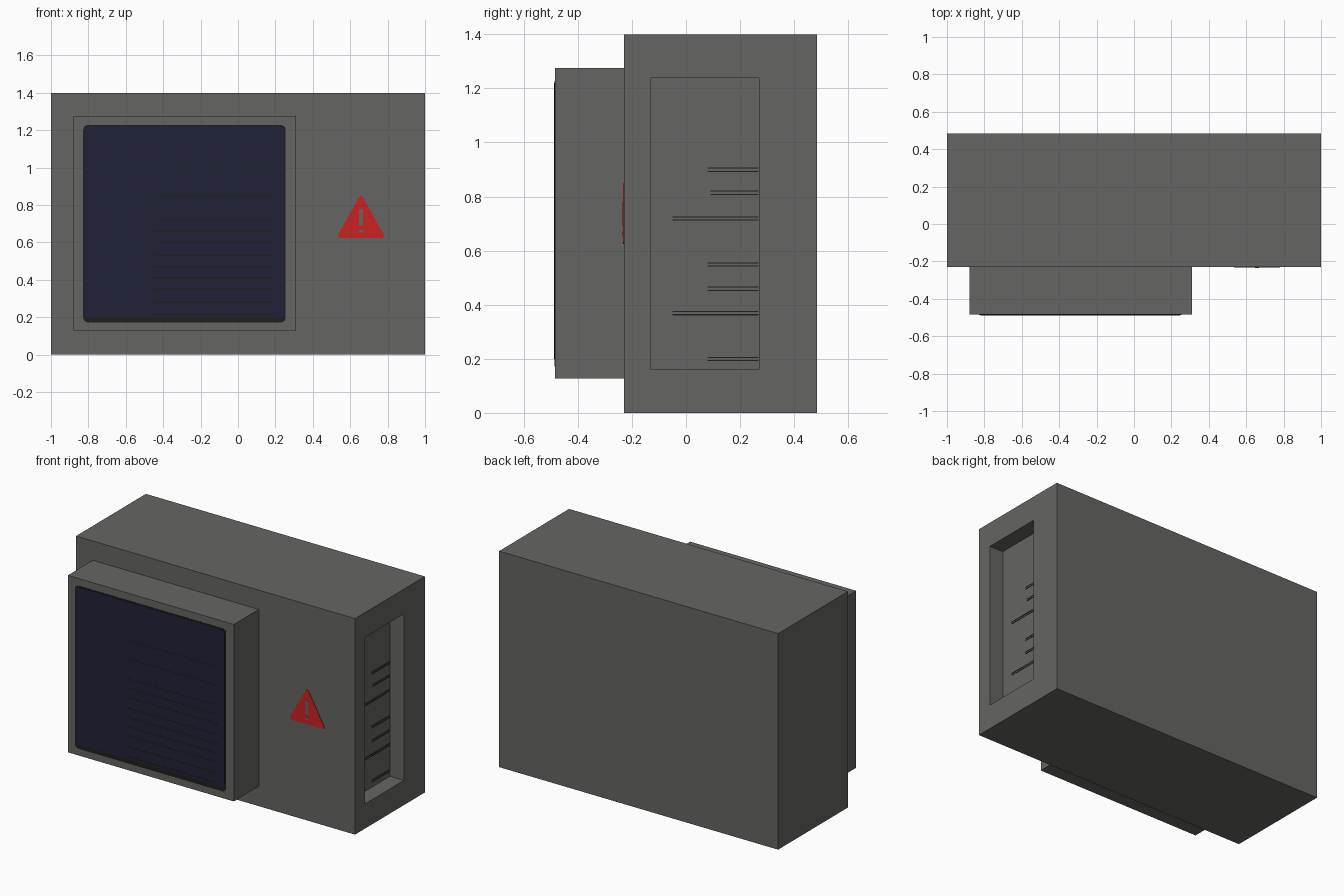
import bpy, bmesh, math

if "Cube" in bpy.data.objects:
    bpy.data.objects.remove(bpy.data.objects["Cube"])


def material(name, rgb):
    m = bpy.data.materials.new(name)
    m.diffuse_color = (*rgb, 1)
    m.use_nodes = True
    m.node_tree.nodes["Principled BSDF"].inputs["Base Color"].default_value = m.diffuse_color
    return m


GREY = material("warm grey casing", (0.130, 0.132, 0.124))
NAVY = material("dark navy glass", (0.015, 0.015, 0.040))
BLACK = material("near black", (0.013, 0.013, 0.012))
RED = material("warning red", (0.604, 0.016, 0.016))


def finish(name, bm, mat):
    bmesh.ops.recalc_face_normals(bm, faces=bm.faces)
    me = bpy.data.meshes.new(name)
    bm.to_mesh(me)
    bm.free()
    me.materials.append(mat)
    ob = bpy.data.objects.new(name, me)
    bpy.context.collection.objects.link(ob)
    return ob


def box_bm(x0, x1, y0, y1, z0, z1):
    bm = bmesh.new()
    bmesh.ops.create_cube(bm, size=1)
    for v in bm.verts:
        v.co = (x1 if v.co.x > 0 else x0,
                y1 if v.co.y > 0 else y0,
                z1 if v.co.z > 0 else z0)
    return bm


def box(name, mat, *b):
    return finish(name, box_bm(*b), mat)


def rounded(points, r, steps=4):
    """Round the corners of a convex outline with small quadratic curves."""
    out = []
    n = len(points)
    for i, (px, pz) in enumerate(points):
        ends = []
        for qx, qz in (points[i - 1], points[(i + 1) % n]):
            d = math.hypot(qx - px, qz - pz)
            ends.append((px + (qx - px) * r / d, pz + (qz - pz) * r / d))
        (ax, az), (bx, bz) = ends
        for s in range(steps + 1):
            t = s / steps
            out.append(((1 - t) ** 2 * ax + 2 * t * (1 - t) * px + t * t * bx,
                        (1 - t) ** 2 * az + 2 * t * (1 - t) * pz + t * t * bz))
    return out


def front_plate(name, mat, outline, y_back, y_front):
    bm = bmesh.new()
    face = bm.faces.new([bm.verts.new((x, y_back, z)) for x, z in outline])
    ext = bmesh.ops.extrude_face_region(bm, geom=[face])["geom"]
    verts = [g for g in ext if isinstance(g, bmesh.types.BMVert)]
    bmesh.ops.translate(bm, verts=verts, vec=(0, y_front - y_back, 0))
    return finish(name, bm, mat)


def rect(x0, x1, z0, z1):
    return [(x0, z0), (x1, z0), (x1, z1), (x0, z1)]


# Main casing with a recessed bay in the right side
bm = box_bm(-1, 1, -0.23, 0.485, 0, 1.4)
side = max(bm.faces, key=lambda f: f.calc_center_median().x)
bmesh.ops.inset_individual(bm, faces=[side], thickness=0.1)
for v in side.verts:
    v.co.y = 0.27 if v.co.y > 0.13 else -0.13
    v.co.z = 1.24 if v.co.z > 0.7 else 0.16
floor = bmesh.ops.extrude_discrete_faces(bm, faces=[side])["faces"][0]
bmesh.ops.translate(bm, verts=floor.verts, vec=(-0.1, 0, 0))
finish("casing", bm, GREY)

# Fine double marks on the back of the bay
for z, y0 in ((0.9, 0.08), (0.815, 0.09), (0.72, -0.05), (0.55, 0.08),
              (0.46, 0.08), (0.37, -0.05), (0.2, 0.08)):
    for dz in (-0.007, 0.005):
        box("bay_mark", BLACK, 0.898, 0.902, y0, 0.268, z + dz - 0.002, z + dz + 0.002)

# Raised screen housing
box("screen_housing", GREY, -0.88, 0.31, -0.485, -0.22, 0.128, 1.275)

# Dark screen border and glass
front_plate("screen_border", BLACK, rounded(rect(-0.828, 0.255, 0.172, 1.228), 0.03),
            -0.483, -0.4865)
front_plate("screen_glass", NAVY, rounded(rect(-0.82, 0.246, 0.2, 1.219), 0.025),
            -0.485, -0.488)

# Faint scan lines, denser towards the bottom
for z in (0.97, 0.85, 0.72, 0.66, 0.6, 0.53, 0.47, 0.41, 0.35, 0.28, 0.215):
    h = 0.002 + 0.004 * (1 - z)
    box("scan_line", BLACK, -0.45, 0.19, -0.4886, -0.487, z - h, z + h)

# Warning triangle with a cut-out style mark in casing colour
front_plate("warning_triangle", RED,
            rounded([(0.525, 0.624), (0.79, 0.624), (0.6575, 0.86)], 0.025),
            -0.229, -0.233)
front_plate("warning_bar", GREY, rect(0.648, 0.668, 0.69, 0.78), -0.231, -0.2345)
front_plate("warning_dot", GREY, rect(0.648, 0.668, 0.652, 0.67), -0.231, -0.2345)
